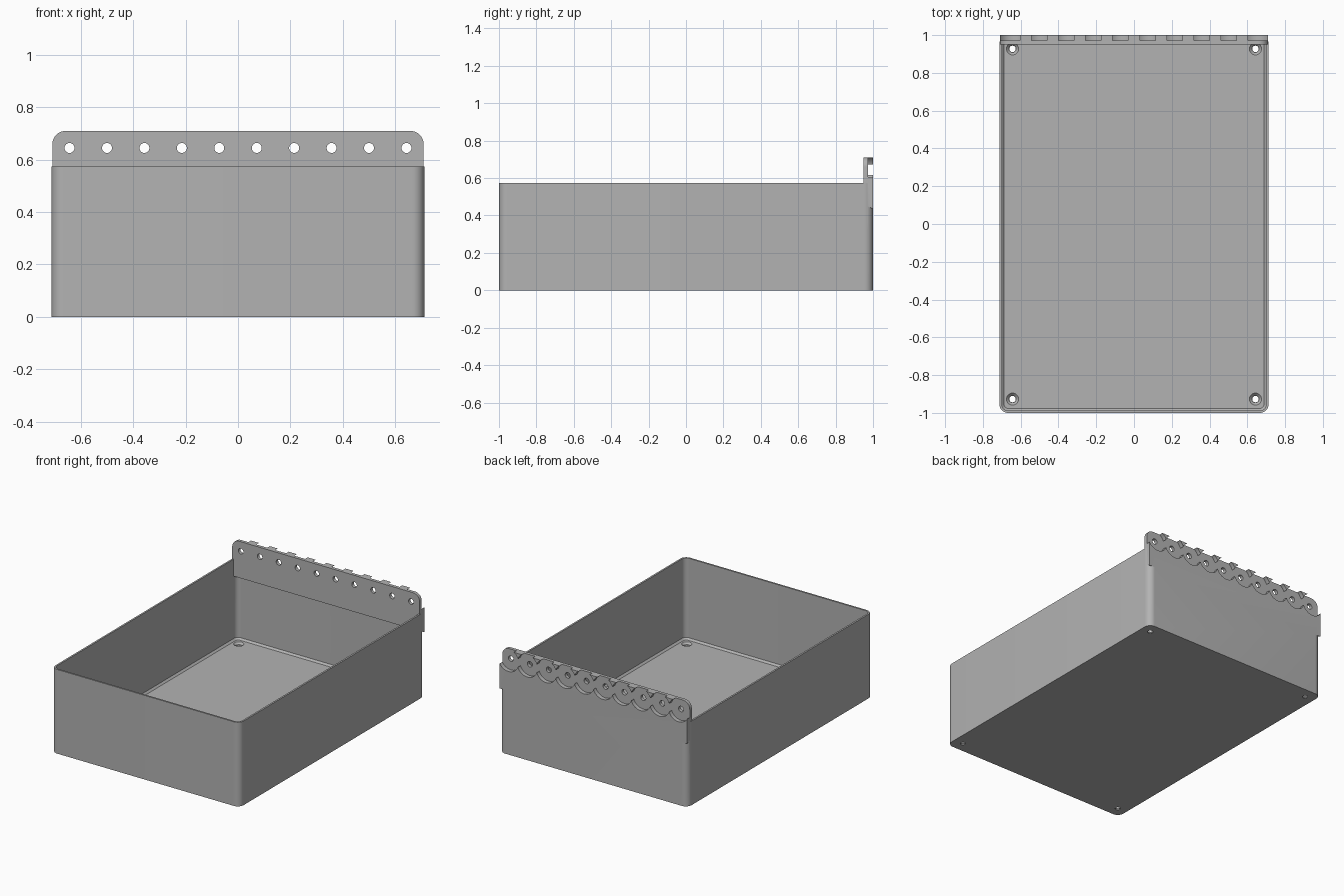
import bpy, bmesh, math
from mathutils import Matrix

cube = bpy.data.objects.get("Cube")
if cube:
    bpy.data.objects.remove(cube, do_unlink=True)

grey = bpy.data.materials.new("light grey")
grey.use_nodes = True
color = (0.45, 0.45, 0.45, 1)
grey.diffuse_color = color
grey.node_tree.nodes["Principled BSDF"].inputs["Base Color"].default_value = color

W, L, H = 0.712, 1.0, 0.575      # half width, half length, tray height
WALL, FLOOR, R = 0.012, 0.02, 0.045
HOLE_Z, PITCH = 0.645, 0.143


def make_object(name, bm):
    bmesh.ops.recalc_face_normals(bm, faces=bm.faces)
    mesh = bpy.data.meshes.new(name)
    bm.to_mesh(mesh)
    bm.free()
    mesh.materials.append(grey)
    obj = bpy.data.objects.new(name, mesh)
    bpy.context.collection.objects.link(obj)
    return obj


def combine(target, other, operation):
    """Apply a boolean and remove the helper."""
    other.hide_render = True
    mod = target.modifiers.new("combine", 'BOOLEAN')
    mod.operation, mod.object, mod.solver = operation, other, 'EXACT'
    bpy.ops.object.select_all(action='DESELECT')
    bpy.context.view_layer.objects.active = target
    target.select_set(True)
    bpy.ops.object.modifier_apply(modifier=mod.name)
    bpy.data.objects.remove(other, do_unlink=True)


def rounded_ring(bm, hx, hy, r, z, n=10):
    ring = []
    for q, (sx, sy) in enumerate([(1, 1), (-1, 1), (-1, -1), (1, -1)]):
        for i in range(n + 1):
            a = math.pi / 2 * (q + i / n)
            ring.append(bm.verts.new((sx * (hx - r) + r * math.cos(a),
                                      sy * (hy - r) + r * math.sin(a), z)))
    return ring


def round_cutter(center, r1, r2, depth, along_y=False):
    """Cone or cylinder; r1 is at the low end of its axis."""
    bm = bmesh.new()
    bmesh.ops.create_cone(bm, cap_ends=True, segments=48, radius1=r1, radius2=r2, depth=depth)
    turn = Matrix.Rotation(-math.pi / 2, 4, 'X') if along_y else Matrix()
    bmesh.ops.transform(bm, matrix=Matrix.Translation(center) @ turn, verts=bm.verts)
    return make_object("cutter", bm)


# Tray: outer shell, rim, inner shell and chamfered floor edge
bm = bmesh.new()
rings = [rounded_ring(bm, W - d, L - d, R - d, z) for d, z in [
    (0, 0), (0, H), (WALL, H), (WALL, FLOOR + 0.012), (WALL + 0.012, FLOOR)]]
for low, high in zip(rings, rings[1:]):
    for i in range(len(low)):
        j = (i + 1) % len(low)
        bm.faces.new((low[i], low[j], high[j], high[i]))
bm.faces.new(rings[0])
bm.faces.new(rings[-1])
tray = make_object("storage_tray", bm)

# Mounting plate with rounded top corners and a sloping underside
bm = bmesh.new()
PX, TOP, PR = 0.709, 0.71, 0.05
front = [bm.verts.new((x, 0.95, 0.46)) for x in (-PX, PX)]
for start, cx in ((0, PX - PR), (math.pi / 2, PR - PX)):
    for i in range(11):
        a = start + math.pi / 2 * i / 10
        front.append(bm.verts.new((cx + PR * math.cos(a), 0.95, TOP - PR + PR * math.sin(a))))
face = bm.faces.new(front)
extruded = bmesh.ops.extrude_face_region(bm, geom=[face], use_keep_orig=True)["geom"]
for v in extruded:
    if isinstance(v, bmesh.types.BMVert):
        v.co.y = L
        if v.co.z < 0.47:
            v.co.z = 0.435
combine(tray, make_object("mounting_plate", bm), 'UNION')

# Scalloped sockets and screw holes along the back plate
for k in range(10):
    x = (k - 4.5) * PITCH
    combine(tray, round_cutter((x, 1.022, HOLE_Z), 0.077, 0.077, 0.1, True), 'DIFFERENCE')
    combine(tray, round_cutter((x, 0.95, HOLE_Z), 0.019, 0.019, 0.2, True), 'DIFFERENCE')

# Countersunk holes in the floor corners
for sx in (-1, 1):
    for sy in (-1, 1):
        x, y = sx * 0.643, sy * 0.927
        combine(tray, round_cutter((x, y, 0), 0.017, 0.017, 0.2), 'DIFFERENCE')
        combine(tray, round_cutter((x, y, FLOOR - 0.004), 0.019, 0.037, 0.018), 'DIFFERENCE')

bpy.ops.object.shade_smooth_by_angle(angle=math.radians(30))
